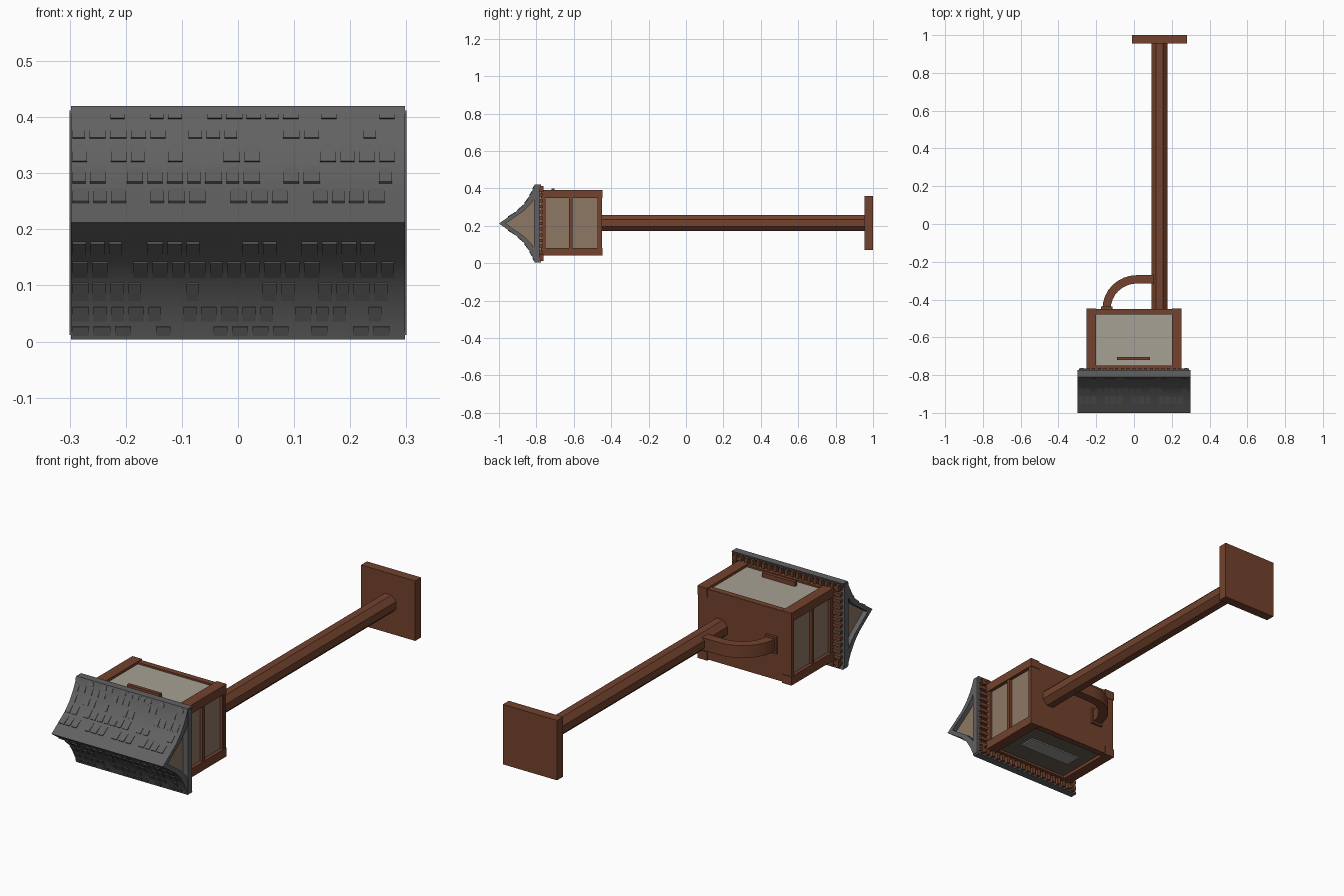
import bpy, bmesh, math, random
from mathutils import Vector

random.seed(4)
old = bpy.data.objects.get("Cube")
if old:
    bpy.data.objects.remove(old, do_unlink=True)


def material(name, r, g, b):
    m = bpy.data.materials.new(name)
    m.use_nodes = True
    m.diffuse_color = (r, g, b, 1)
    m.node_tree.nodes["Principled BSDF"].inputs["Base Color"].default_value = (r, g, b, 1)
    return m


WOOD = material("red brown wood", 0.17, 0.055, 0.027)
SLATE = material("slate grey", 0.12, 0.12, 0.12)
TAN = material("tan plaster", 0.27, 0.19, 0.13)
CREAM = material("pale panel", 0.39, 0.355, 0.295)
DARK = material("dark underside panel", 0.13, 0.11, 0.085)
GLASS = material("grey glass", 0.30, 0.32, 0.29)


def finish(name, bm, mat):
    bmesh.ops.recalc_face_normals(bm, faces=bm.faces)
    me = bpy.data.meshes.new(name)
    bm.to_mesh(me)
    bm.free()
    me.materials.append(mat)
    ob = bpy.data.objects.new(name, me)
    bpy.context.collection.objects.link(ob)
    return ob


def add_box(bm, x, y, z):
    lo, hi = Vector((x[0], y[0], z[0])), Vector((x[1], y[1], z[1]))
    for v in bmesh.ops.create_cube(bm, size=1)["verts"]:
        v.co = Vector([(lo[i] + hi[i]) / 2 + v.co[i] * (hi[i] - lo[i]) for i in range(3)])


def box(name, x, y, z, mat):
    bm = bmesh.new()
    add_box(bm, x, y, z)
    return finish(name, bm, mat)


def add_prism(bm, profile, x0, x1):
    """Extrude a (y, z) outline along x."""
    a = [bm.verts.new((x0, y, z)) for y, z in profile]
    b = [bm.verts.new((x1, y, z)) for y, z in profile]
    bm.faces.new(a)
    bm.faces.new(b[::-1])
    n = len(a)
    for i in range(n):
        j = (i + 1) % n
        bm.faces.new((a[i], b[i], b[j], a[j]))


MID = 0.212
FRONT, BACK = -0.775, -0.45
LOW, HIGH = 0.04, 0.39

# Post and foot
bm = bmesh.new()
ring = [bm.verts.new((0.135 + 0.0465 * math.cos(math.radians(22.5 + 45 * i)), BACK,
                      0.215 + 0.0465 * math.sin(math.radians(22.5 + 45 * i)))) for i in range(8)]
face = bm.faces.new(ring)
ext = bmesh.ops.extrude_face_region(bm, geom=[face])["geom"]
for v in ext:
    if isinstance(v, bmesh.types.BMVert):
        v.co.y = 0.96
finish("post", bm, WOOD)
box("foot_plate", (-0.01, 0.28), (0.955, 1.0), (0.07, 0.36), WOOD)

# Curved brace between the post and the back wall
bm = bmesh.new()
rows = []
path = [(0.12, -0.293, 0, 1)]
for i in range(9):
    t = math.pi / 2 * i / 8
    path.append((-0.145 + 0.16 * (1 - math.sin(t)), BACK + 0.157 * math.cos(t),
                 -math.sin(t), math.cos(t)))
for x, y, nx, ny in path:
    rows.append([bm.verts.new((x + nx * s, y + ny * s, 0.215 + h))
                 for s, h in ((-0.022, -0.03), (0.022, -0.03), (0.022, 0.03), (-0.022, 0.03))])
for a, b in zip(rows, rows[1:]):
    for i in range(4):
        j = (i + 1) % 4
        bm.faces.new((a[i], a[j], b[j], b[i]))
bm.faces.new(rows[0])
bm.faces.new(rows[-1][::-1])
brace = finish("brace", bm, WOOD)
box("brace_pad", (-0.175, -0.115), (BACK, BACK + 0.012), (0.175, 0.255), WOOD)

# House body: back wall, corner beams, cross rails and posts
box("back_wall", (-0.25, 0.25), (BACK - 0.015, BACK), (LOW + 0.005, HIGH - 0.005), WOOD)
box("front_wall", (-0.24, 0.24), (FRONT - 0.02, FRONT + 0.01), (0.05, 0.38), TAN)
bm = bmesh.new()
for sx in (-1, 1):
    xs = sorted((sx * 0.2, sx * 0.252))
    xp = sorted((sx * 0.215, sx * 0.248))
    for z in ((LOW, LOW + 0.042), (HIGH - 0.042, HIGH)):
        add_box(bm, xs, (FRONT, BACK + 0.003), z)
    for y in ((FRONT, -0.75), (-0.626, -0.608), (-0.472, BACK - 0.005)):
        add_box(bm, xp, y, (LOW + 0.02, HIGH - 0.02))
for y in ((FRONT, -0.75), (-0.48, BACK - 0.002)):
    for z in ((LOW + 0.004, LOW + 0.04), (HIGH - 0.04, HIGH - 0.004)):
        add_box(bm, (-0.22, 0.22), y, z)
finish("timber_frame", bm, WOOD)

# Infill panels
for side, sx in (("right", -1), ("left", 1)):
    box(side + "_panel", sorted((sx * 0.22, sx * 0.235)), (-0.76, -0.46), (0.07, 0.36), TAN)
box("top_panel", (-0.21, 0.21), (-0.76, -0.47), (0.36, 0.378), CREAM)
box("bottom_panel", (-0.21, 0.21), (-0.76, -0.47), (0.055, 0.07), DARK)
box("bottom_window", (-0.14, 0.14), (-0.65, -0.57), (0.049, 0.056), GLASS)
box("top_sill", (-0.09, 0.085), (-0.72, -0.703), (0.375, 0.40), WOOD)

# Roof: flared sheet with a ridge pointing forward
half = [(-1.0, 0.0), (-0.95, 0.035), (-0.9, 0.07), (-0.862, 0.108),
        (-0.835, 0.15), (-0.818, 0.185), (-0.81, 0.208)]
outer = [(y, MID + d) for y, d in reversed(half)] + [(y, MID - d) for y, d in half[1:]]
inner = [(y + 0.036, z) for y, z in reversed(outer)]
bm = bmesh.new()
add_prism(bm, outer + inner, -0.298, 0.298)
finish("roof", bm, SLATE)

# Shingle tabs along each course
bm = bmesh.new()
for s in (-1, 1):
    for (y0, d0), (y1, d1) in zip(half[1:], half[2:]):
        step = Vector((y1 - y0, d1 - d0)).normalized()
        out = Vector((-step.y, step.x)) * 0.004
        a, b = Vector((y0, d0)), Vector((y0, d0)).lerp(Vector((y1, d1)), 0.75)
        tab = [(p.x, MID + s * p.y) for p in (a, b, b + out * 0.2, a + out)]
        x = -0.295
        while x < 0.26:
            w = random.uniform(0.022, 0.03)
            if random.random() < 0.7:
                add_prism(bm, tab, x, x + w)
            x += w + 0.008
finish("shingles", bm, SLATE)

# Gable ends under the roof and the eaves beneath them
gable = [(y + 0.02, z) for y, z in outer]
for side, sx in (("right", -1), ("left", 1)):
    bm = bmesh.new()
    add_prism(bm, gable, *sorted((sx * 0.25, sx * 0.275)))
    finish(side + "_gable", bm, TAN)
    box(side + "_eave", sorted((sx * 0.24, sx * 0.3)), (-0.812, -0.782), (0.012, 0.412), SLATE)
box("soffit", (-0.29, 0.29), (-0.80, -0.782), (0.012, 0.412), SLATE)

# Rafter tails all round the eaves
bm = bmesh.new()
for i in range(19):
    x = -0.275 + 0.55 * i / 18
    for z in ((0.012, LOW + 0.01), (HIGH - 0.01, 0.412)):
        add_box(bm, (x - 0.008, x + 0.008), (-0.79, -0.763), z)
for i in range(13):
    z = 0.03 + 0.364 * i / 12
    for sx in (-1, 1):
        add_box(bm, sorted((sx * 0.24, sx * 0.29)), (-0.79, -0.766), (z - 0.008, z + 0.008))
finish("rafter_tails", bm, WOOD)

# Soften the curved sheet and brace, keeping hard edges
bpy.ops.object.select_all(action="DESELECT")
for name in ("roof", "brace"):
    ob = bpy.data.objects[name]
    ob.select_set(True)
    bpy.context.view_layer.objects.active = ob
bpy.ops.object.shade_smooth_by_angle(angle=math.radians(30))
